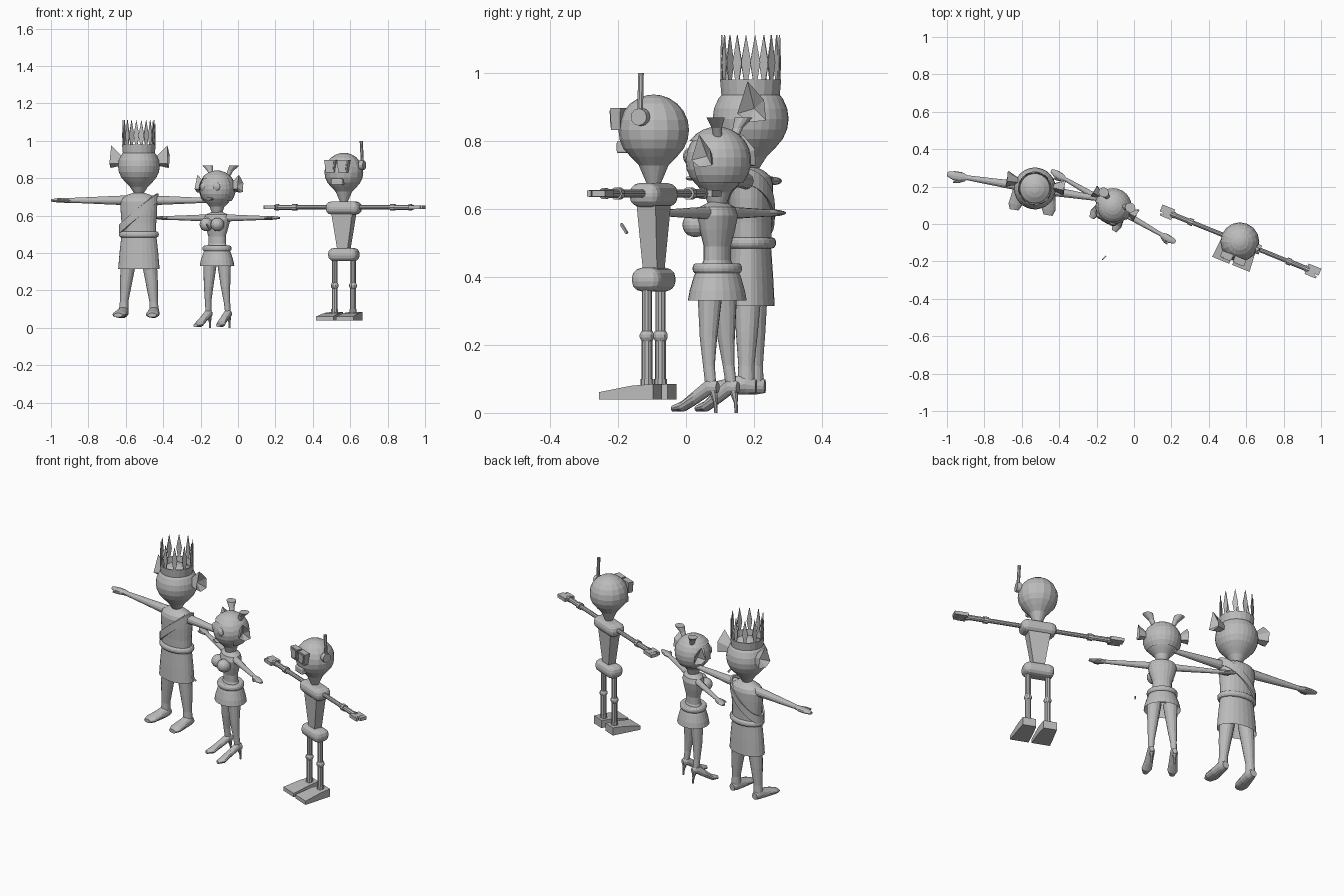
import bpy, bmesh, math
from mathutils import Matrix, Vector

if "Cube" in bpy.data.objects:
    bpy.data.objects.remove(bpy.data.objects["Cube"])

grey = bpy.data.materials.new("plain_grey")
grey.diffuse_color = (0.5, 0.5, 0.5, 1)
grey.use_nodes = True
grey.node_tree.nodes["Principled BSDF"].inputs["Base Color"].default_value = grey.diffuse_color
place = Matrix.Identity(4)


def stand(x, y, yaw):
    """Set where the next figure stands and which way it turns."""
    global place
    place = Matrix.Translation((x, y, 0)) @ Matrix.Rotation(math.radians(yaw), 4, 'Z')


def finish(name, bm):
    bmesh.ops.recalc_face_normals(bm, faces=bm.faces)
    bm.transform(place)
    me = bpy.data.meshes.new(name)
    bm.to_mesh(me)
    bm.free()
    me.materials.append(grey)
    ob = bpy.data.objects.new(name, me)
    bpy.context.collection.objects.link(ob)
    return ob


def loft(name, rings, axis='z', segs=20, side=1, caps=(True, True), drop=None):
    """Rings are (position on axis, centre a, centre b, radius a, radius b)."""
    bm = bmesh.new()
    loops = []
    k, ph = (math.sqrt(2), math.pi / 4) if segs == 4 else (1, 0)
    for p, a, b, ra, rb in rings:
        loop = []
        for i in range(segs):
            t = 2 * math.pi * i / segs + ph
            u, v = a + k * ra * math.cos(t), b + k * rb * math.sin(t)
            co = {'z': (u, v, p), 'x': (p, u, v), 'y': (u, p, v)}[axis]
            loop.append(bm.verts.new((co[0] * side, co[1], co[2])))
        loops.append(loop)
    for l0, l1 in zip(loops, loops[1:]):
        for i in range(segs):
            j = (i + 1) % segs
            bm.faces.new((l0[i], l0[j], l1[j], l1[i]))
    if caps[0]:
        bm.faces.new(loops[0])
    if caps[1]:
        bm.faces.new(loops[-1])
    if drop:
        bmesh.ops.delete(bm, geom=[f for f in bm.faces if drop(f.calc_center_median())], context='FACES')
    return finish(name, bm)


def lathe(name, prof, depth=1.0, **kw):
    """Round part from (z, radius) pairs."""
    return loft(name, [(z, 0, 0, r, r * depth) for z, r in prof], **kw)


def head_profile(zc, r, neck_z, neck_r):
    """Ball drawn down into a narrow neck."""
    prof = [(neck_z, neck_r), (zc - r * 1.0, r * .42)]
    return prof + [(zc + r * math.sin(math.radians(d)), r * math.cos(math.radians(d)))
                   for d in (-48, -32, -16, 0, 16, 32, 48, 64, 78, 89)]


def box(name, c, size, bevel=0.0, tilt=(0, 0, 0)):
    bm = bmesh.new()
    bmesh.ops.create_cube(bm, size=1)
    bm.transform(Matrix.Diagonal((*size, 1)))
    if bevel:
        bmesh.ops.bevel(bm, geom=bm.edges[:], offset=bevel, segments=3, profile=.5, affect='EDGES')
    for ax, ang in zip('XYZ', tilt):
        bm.transform(Matrix.Rotation(math.radians(ang), 4, ax))
    bm.transform(Matrix.Translation(c))
    return finish(name, bm)


def ball(name, c, r, segs=16):
    bm = bmesh.new()
    bmesh.ops.create_uvsphere(bm, u_segments=segs, v_segments=segs // 2 + 2, radius=1)
    bm.transform(Matrix.Translation(c) @ Matrix.Diagonal((*r, 1)))
    return finish(name, bm)


def ring(name, z, rx, ry, h):
    """Rolled belt around the waist."""
    loft(name, [(z + h * math.sin(t), 0, 0, rx + h * .7 * math.cos(t), ry + h * .7 * math.cos(t))
                for t in [math.radians(d) for d in range(-90, 91, 30)]], segs=24)


def ear(name, c, s, side):
    """Pointed cup ear opening outward."""
    rim = [(.045, -.005, .105), (.05, -.035, .01), (.05, .0, -.015), (.045, .05, -.01), (.05, .045, .05)]
    bm = bmesh.new()
    make = lambda p: bm.verts.new((side * (c[0] + s * p[0]), c[1] + s * (p[1] + .02), c[2] + s * p[2]))
    outer = [make(p) for p in rim]
    inner = [make((-.015, p[1] * .4, p[2] * .4 + .005)) for p in rim]
    hollow = make((.012, .01, .025))
    for i in range(5):
        j = (i + 1) % 5
        bm.faces.new((inner[i], inner[j], outer[j], outer[i]))
        bm.faces.new((outer[i], outer[j], hollow))
    bm.faces.new(inner)
    finish(name, bm)


def arm(name, side, z, x0, x1, r0, r1):
    """Bare arm with a flat hand and a thumb."""
    w = x1 - .11 * (x1 / .475)
    h = (x1 - w)
    loft(name, [(x0, 0, z, r0, r0), ((x0 + w) / 2, 0, z, (r0 + r1) / 2, (r0 + r1) / 2),
                (w, 0, z, r1, r1), (w + h * .3, 0, z, r1 * 1.9, r1), (w + h * .65, 0, z, r1 * 1.9, r1 * .9),
                (w + h, .003, z, r1 * .9, r1 * .5)], axis='x', segs=12, side=side)
    loft(name + "_thumb", [(w + h * .1, -r1, z, r1 * .6, r1 * .6), (w + h * .4, -r1 * 2.2, z, r1 * .6, r1 * .5),
                           (w + h * .65, -r1 * 2.6, z, r1 * .4, r1 * .35)], axis='x', segs=8, side=side)


# ---- tall crowned figure ----
stand(-.53, .19, -9)
lathe("crowned_head", head_profile(.865, .112, .72, .026), segs=28)
lathe("crown_band", [(.935, .087), (.98, .091), (.98, .085), (.945, .08)], segs=20, caps=(False, False))
for i in range(10):
    a = 2 * math.pi * (i + .5) / 10
    bm = bmesh.new()
    out, tan = Vector((math.cos(a), math.sin(a), 0)), Vector((-math.sin(a), math.cos(a), 0))
    outline = [(-.005, .97), (.005, .97), (.015, 1.03), (0, 1.112), (-.015, 1.03)]
    f = bm.faces.new([bm.verts.new(out * .088 + tan * u + Vector((0, 0, z))) for u, z in outline])
    ext = bmesh.ops.extrude_face_region(bm, geom=[f])
    bmesh.ops.translate(bm, verts=[v for v in ext['geom'] if isinstance(v, bmesh.types.BMVert)], vec=out * -.004)
    finish("crown_spike", bm)
lathe("tunic", [(.49, .094), (.56, .094), (.63, .099), (.675, .1), (.695, .09), (.712, .06), (.722, .03)],
      depth=.65, segs=24)
lathe("tunic_skirt", [(.315, .112), (.40, .105), (.49, .095)], depth=.62, segs=24, caps=(False, True))
ring("tunic_belt", .5, .097, .063, .016)
# slanted sash looping over one shoulder
bm = bmesh.new()
rows = []
for i in range(32):
    t = 2 * math.pi * i / 32
    c, s = math.cos(t), math.sin(t)
    rows.append([bm.verts.new((c * k * .101, s * k * .066, .61 + .085 * c + dz))
                 for k, dz in ((1.06, -.024), (1.06, .024), (.95, .024), (.95, -.024))])
for i in range(32):
    for j in range(4):
        n, m = (i + 1) % 32, (j + 1) % 4
        bm.faces.new((rows[i][j], rows[n][j], rows[n][m], rows[i][m]))
finish("sash", bm)
for s in (-1, 1):
    ear("crowned_ear", (.107, 0, .87), 1.0, s)
    arm("crowned_arm", s, .682, .07, .475, .026, .013)
    loft("crowned_leg", [(.08, s * .083, .0, .026, .026), (.14, s * .08, 0, .023, .024),
                         (.24, s * .07, 0, .033, .033), (.36, s * .055, 0, .042, .042)], segs=16)
    loft("crowned_foot", [(.03, .083, .078, .018, .02), (.0, .083, .085, .028, .032), (-.05, .086, .078, .033, .025),
                          (-.1, .09, .072, .037, .018), (-.13, .092, .068, .024, .011)], axis='y', segs=14, side=s)

# ---- small figure in heels ----
stand(-.112, .092, -30)
lathe("heeled_head", head_profile(.742, .094, .59, .019), segs=24)
hair = [(d, math.radians(d)) for d in (-40, -25, -10, 5, 20, 35, 50, 65, 78, 89)]
lathe("hair_cap", [(.742 + .1 * math.sin(t), .1 * math.cos(t)) for d, t in hair], segs=24,
      caps=(False, True), drop=lambda c: c.y < -.025 and c.z < .79)
lathe("heeled_torso", [(.42, .066), (.45, .05), (.49, .05), (.54, .066), (.58, .076), (.605, .066), (.62, .03)],
      depth=.72, segs=20)
lathe("heeled_skirt", [(.33, .096), (.36, .09), (.40, .077), (.435, .062)], depth=.87, segs=24, caps=(False, True))
ring("heeled_belt", .425, .07, .06, .015)
loft("mouth", [(-.095, 0, .69, .022, .006), (-.07, 0, .69, .022, .008)], axis='y', segs=10)
for s in (-1, 1):
    loft("hair_tuft", [(.81, s * .048, .03, .013, .013), (.838, s * .062, .034, .015, .015),
                       (.868, s * .082, .042, .028, .026)], segs=12)
    ear("heeled_ear", (.092, 0, .735), .8, s)
    ball("eye", (s * .037, -.074, .755), (.025, .016, .024), 12)
    ball("bust", (s * .034, -.055, .553), (.036, .039, .036))
    arm("heeled_arm", s, .588, .055, .383, .019, .0105)
    loft("heeled_leg", [(.085, s * .06, .012, .015, .017), (.14, s * .058, .005, .017, .018),
                        (.22, s * .052, 0, .025, .026), (.36, s * .042, 0, .038, .038)], segs=14)
    loft("heeled_shoe", [(.036, .06, .075, .012, .016), (.01, .06, .078, .02, .026), (-.035, .063, .047, .022, .022),
                         (-.075, .067, .02, .027, .016), (-.11, .07, .013, .013, .009)], axis='y', segs=12, side=s)
    loft("shoe_heel", [(0, s * .06, .03, .005, .005), (.03, s * .06, .028, .006, .006),
                       (.07, s * .06, .02, .015, .015)], segs=8)

# ---- robot figure ----
stand(.566, -.095, -22)
lathe("robot_head", head_profile(.832, .104, .67, .019), segs=16)
box("shoulder_block", (0, 0, .641), (.19, .096, .07), .03)
loft("robot_torso", [(.41, 0, 0, .028, .022), (.61, 0, 0, .06, .03)], segs=4)
box("hip_block", (0, 0, .392), (.165, .092, .07), .03)
loft("ear_disc", [(.095, 0, .87, .027, .027), (.118, 0, .87, .025, .025)], axis='x', segs=12)
loft("antenna", [(.875, .107, 0, .009, .009), (1.0, .1, 0, .009, .009)], segs=8)
box("robot_mouth", (0, -.088, .782), (.066, .036, .036), .006)
for s in (-1, 1):
    # goggles taper toward the lower edge
    loft("goggle_rim", [(.832, s * .036, -.097, .024, .014), (.897, s * .037, -.094, .032, .016)], segs=4)
    loft("goggle_lens", [(.84, s * .036, -.112, .019, .003), (.89, s * .037, -.112, .025, .003)], segs=4)
    for part, a, b, r in (("upper_rod", .08, .28, .012), ("elbow", .27, .295, .019),
                          ("lower_rod", .28, .4, .014), ("wrist", .375, .392, .017)):
        loft("arm_" + part, [(a, 0, .645, r, r), (b, 0, .645, r, r)], axis='x', segs=10, side=s)
    box("robot_palm", (s * .41, 0, .645), (.05, .06, .02))
    box("robot_finger", (s * .441, .01, .645), (.034, .04, .018))
    box("robot_thumb", (s * .437, -.023, .645), (.026, .013, .018))
    for part, a, b, r in (("thigh", .23, .37, .015), ("shin", .08, .23, .016), ("ankle", .08, .1, .019)):
        loft("leg_" + part, [(a, s * .053, 0, r, r), (b, s * .053, 0, r, r)], segs=10)
    ball("knee", (s * .053, 0, .226), (.021, .023, .021), 10)
    loft("robot_foot", [(.035, .056, .0625, .036, .0225), (-.03, .056, .06, .043, .02),
                        (-.13, .058, .05, .05, .011)], axis='y', segs=4, side=s)

# ---- small loose sliver ----
stand(-.16, -.182, 0)
box("loose_sliver", (0, 0, .542), (.006, .036, .008), 0, (-48, 0, -45))
